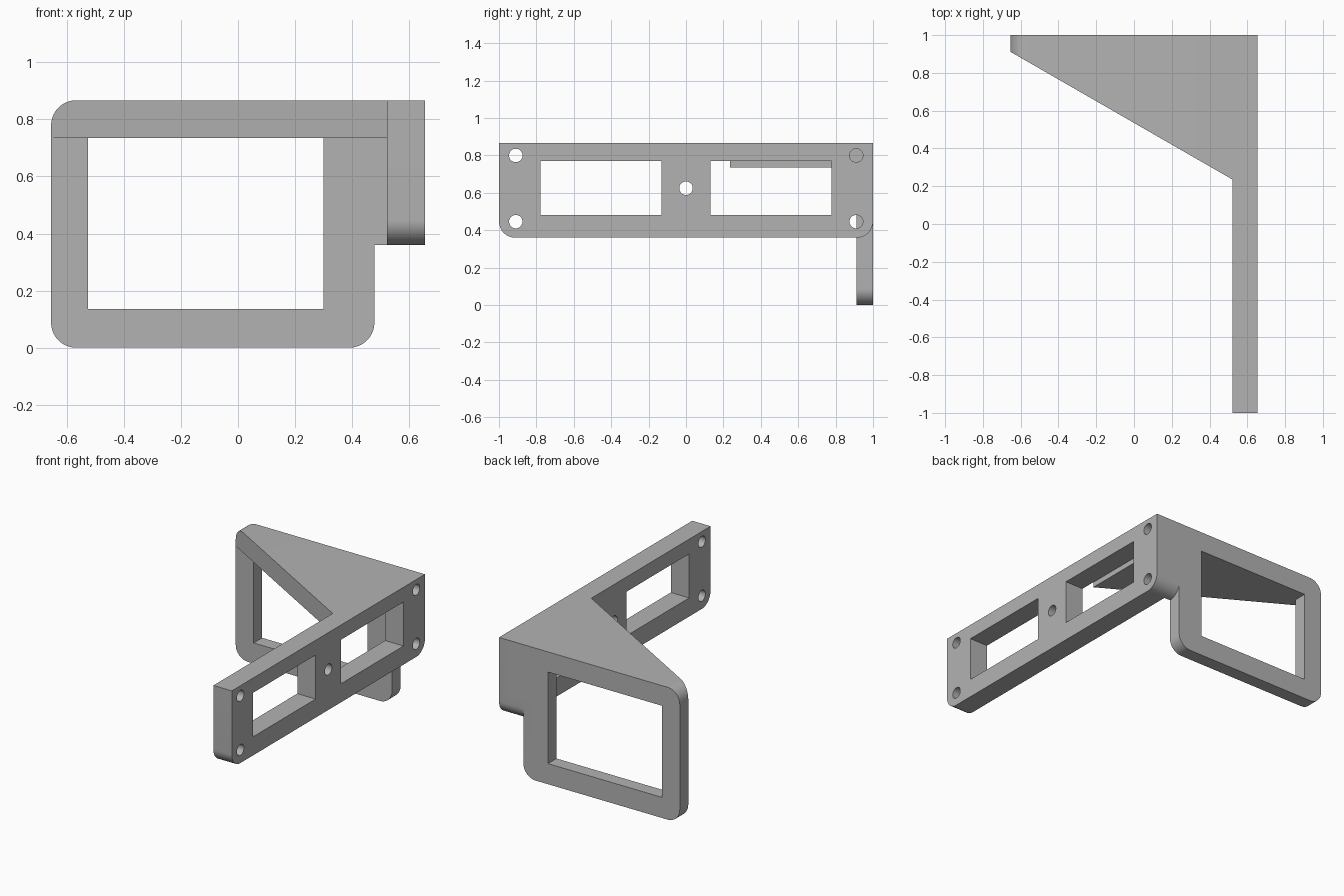
import bpy
import math
from mathutils import Vector

if "Cube" in bpy.data.objects:
    bpy.data.objects.remove(bpy.data.objects["Cube"], do_unlink=True)

GREY = (0.45, 0.45, 0.45, 1)
mat = bpy.data.materials.new("plain grey")
mat.use_nodes = True
mat.diffuse_color = GREY
mat.node_tree.nodes["Principled BSDF"].inputs["Base Color"].default_value = GREY

TOP, SHELF, RAIL_LOW = 0.867, 0.735, 0.36
LEFT, RAIL_IN, RAIL_OUT = -0.655, 0.522, 0.655
FRAME_FRONT, R = 0.912, 0.088


def arc(cx, cy, start, r=R, sweep=90, steps=14):
    """Points of an arc, counter-clockwise from the start angle."""
    angles = [math.radians(start + sweep * i / steps) for i in range(steps + 1)]
    return [(cx + r * math.cos(a), cy + r * math.sin(a)) for a in angles]


def rect(a0, b0, a1, b1):
    return [(a0, b0), (a1, b0), (a1, b1), (a0, b1)]


def prism(name, profile, axis, lo, hi):
    """Extrude a 2D profile along x, y or z between lo and hi."""
    place = {"x": lambda p, d: (d, p[0], p[1]),
             "y": lambda p, d: (p[0], d, p[1]),
             "z": lambda p, d: (p[0], p[1], d)}[axis]
    n = len(profile)
    verts = [place(p, d) for d in (lo, hi) for p in profile]
    faces = [list(range(n))[::-1], list(range(n, 2 * n))]
    faces += [[i, (i + 1) % n, n + (i + 1) % n, n + i] for i in range(n)]
    if axis == "y":
        faces = [f[::-1] for f in faces]
    mesh = bpy.data.meshes.new(name)
    mesh.from_pydata([Vector(v) for v in verts], [], faces)
    mesh.materials.append(mat)
    obj = bpy.data.objects.new(name, mesh)
    bpy.context.collection.objects.link(obj)
    return obj


def combine(target, other, operation):
    """Apply a boolean and discard the helper."""
    other.hide_render = True
    mod = target.modifiers.new("combine", "BOOLEAN")
    mod.operation, mod.solver, mod.object = operation, "EXACT", other
    bpy.context.view_layer.objects.active = target
    bpy.ops.object.modifier_apply(modifier=mod.name)
    bpy.data.objects.remove(other, do_unlink=True)


# Rear frame and shelf start as one deep block with rounded corners
outline = (arc(LEFT + R, R, 180) + arc(0.478 - R, R, 270)
           + [(0.478, 0.5), (0.6, 0.5), (0.6, TOP)]
           + arc(LEFT + R, TOP - R, 90))
bracket = prism("bracket", outline, "y", 0.1, 1)

# Hollow below the shelf, diagonal front edge, and rear window
combine(bracket, prism("shelf_cutter", rect(-1, -1, 1, SHELF), "y", 0, FRAME_FRONT), "DIFFERENCE")
slope = (FRAME_FRONT - 0.235) / (RAIL_IN - LEFT)
diagonal = [(x, FRAME_FRONT - slope * (x - LEFT)) for x in (1, -1)]
diagonal[1] = (LEFT, FRAME_FRONT)
combine(bracket, prism("diagonal_cutter", [(-1, FRAME_FRONT), (-1, -1), (1, -1)] + diagonal,
                       "z", 0, 1), "DIFFERENCE")
combine(bracket, prism("window_cutter", rect(-0.525, 0.135, 0.3, SHELF), "y", 0.8, 1.2), "DIFFERENCE")

# Side rail with rounded lower corners
rail_outline = (arc(-1 + R, RAIL_LOW + R, 180) + arc(1 - R, RAIL_LOW + R, 270)
                + [(1, TOP), (-1, TOP)])
combine(bracket, prism("side_rail", rail_outline, "x", RAIL_IN, RAIL_OUT), "UNION")

# Lug joining the frame to the rail
lug_outline = arc(1 - R, RAIL_LOW + R, 270) + [(1, 0.8), (FRAME_FRONT, 0.8)]
combine(bracket, prism("lug", lug_outline, "x", 0.4, 0.6), "UNION")

# Rail windows and screw holes
for side in (-1, 1):
    y0, y1 = sorted((side * 0.132, side * 0.778))
    combine(bracket, prism("rail_window", rect(y0, 0.482, y1, 0.77), "x", RAIL_IN, 0.8), "DIFFERENCE")
for y, z in [(-0.91, 0.8), (0.91, 0.8), (-0.91, 0.446), (0.91, 0.446), (0, 0.625)]:
    hole = arc(y, z, 0, r=0.036, sweep=360, steps=32)[:-1]
    combine(bracket, prism("screw_hole", hole, "x", RAIL_IN, 0.8), "DIFFERENCE")

# Smooth the rounded corners only
bpy.ops.object.select_all(action="DESELECT")
bracket.select_set(True)
bpy.context.view_layer.objects.active = bracket
bpy.ops.object.shade_smooth_by_angle(angle=math.radians(30))
